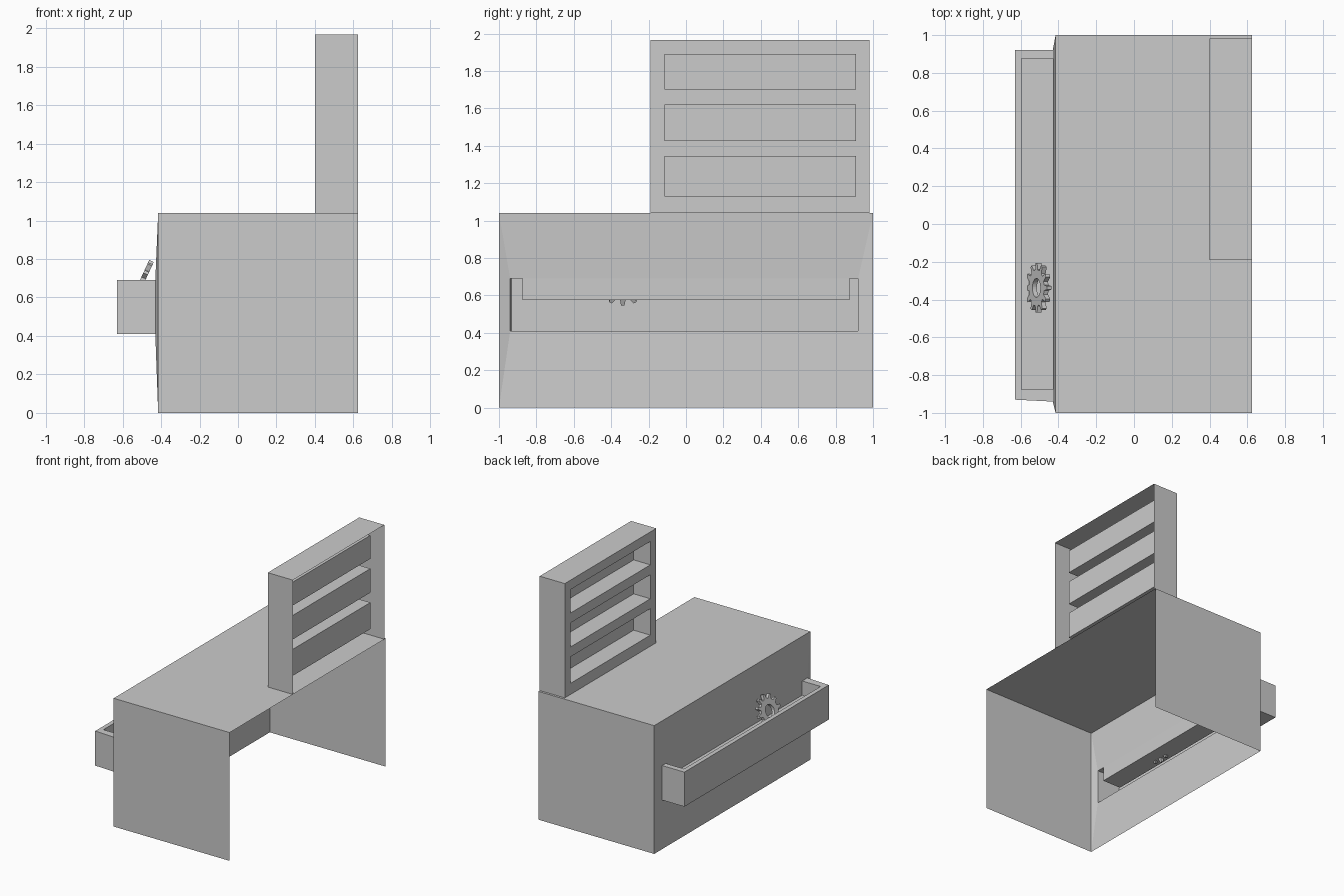
import bpy, bmesh
from math import sin, cos, pi
from mathutils import Vector

if "Cube" in bpy.data.objects:
    bpy.data.objects.remove(bpy.data.objects["Cube"])


def mesh_from_faces(name, faces):
    """Build an object from polygons given as point lists, welding shared corners."""
    bm = bmesh.new()
    for pts in faces:
        bm.faces.new([bm.verts.new(p) for p in pts])
    bmesh.ops.remove_doubles(bm, verts=bm.verts, dist=1e-4)
    bmesh.ops.recalc_face_normals(bm, faces=bm.faces)
    me = bpy.data.meshes.new(name)
    bm.to_mesh(me)
    bm.free()
    ob = bpy.data.objects.new(name, me)
    bpy.context.collection.objects.link(ob)
    return ob


def at_x(x, yz):
    return [Vector((x, y, z)) for y, z in yz]


def strip(a, b, closed=True):
    """Quads joining two matching loops."""
    n = len(a)
    return [(a[i], a[(i + 1) % n], b[(i + 1) % n], b[i])
            for i in range(n if closed else n - 1)]


def rect(y0, y1, z0, z1):
    return [(y0, z0), (y1, z0), (y1, z1), (y0, z1)]


# Counter body: thin shell, open at the +x side and the bottom
XF, XB, H = -0.415, 0.625, 1.04
A, B, C, D = at_x(XF, rect(-1, 1, 0, H))
A2, B2, C2, D2 = at_x(XB, rect(-1, 1, 0, H))
# U-shaped opening where the tray joins the slightly bulged front panel
u_outline = [(-0.94, 0.69), (-0.94, 0.41), (0.92, 0.41), (0.92, 0.69),
             (0.875, 0.69), (0.875, 0.575), (-0.875, 0.575), (-0.875, 0.69)]
u = at_x(-0.43, u_outline)
mesh_from_faces("counter_body", [
    (C, D, D2, C2), (A, D, D2, A2), (B, C, C2, B2),
    (A, B, u[2], u[1]), (B, C, u[3], u[2]), (A, u[1], u[0], D),
    (C, D, u[7], u[4]), (C, u[4], u[3]), (D, u[0], u[7]),
    (u[4], u[5], u[6], u[7])])

# Tray: hollow shell with a raised rim, open toward the counter interior
front = at_x(-0.63, [(-0.93, 0.69), (-0.93, 0.41), (0.92, 0.41), (0.92, 0.69)])
inner = at_x(-0.595, u_outline[4:])
mesh_from_faces("tray", strip(u[:4], front, False) + strip(u[4:], inner, False) + [
    front, inner,
    (u[0], front[0], inner[3], u[7]),
    (front[0], front[3], inner[0], inner[3]),
    (u[3], front[3], inner[0], u[4])])

# Rack: shell open at the back, with three pockets sunk into its -x face
RX, PX = 0.40, 0.55
y0, y1, z0, z1 = -0.19, 0.982, H, 1.967
s0, s1 = -0.115, 0.91
slots = [(1.13, 1.345), (1.425, 1.62), (1.70, 1.89)]
outer = at_x(RX, rect(y0, y1, z0, z1))
faces = strip(outer, at_x(XB, rect(y0, y1, z0, z1)))
faces += [at_x(RX, rect(y0, s0, z0, z1)), at_x(RX, rect(s1, y1, z0, z1))]
levels = [z0] + [z for s in slots for z in s] + [z1]
for lo, hi in zip(levels[::2], levels[1::2]):
    faces.append(at_x(RX, rect(s0, s1, lo, hi)))
for lo, hi in slots:
    mouth, back = at_x(RX, rect(s0, s1, lo, hi)), at_x(PX, rect(s0, s1, lo, hi))
    faces += strip(mouth, back) + [back]
mesh_from_faces("rack", faces)

# Gear: twelve-toothed ring leaning in the tray
centre = Vector((-0.505, -0.338, 0.67))
up, side = Vector((0.42, 0, 0.907)), Vector((0, 1, 0))
normal = up.cross(side)
TEETH, THICK = 12, 0.026


def ring(radii, offset):
    pts = []
    for t in range(TEETH):
        for a, r in zip((-0.30, -0.13, 0.13, 0.30), radii):
            ang = 2 * pi * (t + a) / TEETH
            pts.append(centre + r * (cos(ang) * up + sin(ang) * side) + offset * normal)
    return pts


rim, hole = (0.097, 0.132, 0.132, 0.097), (0.05,) * 4
ro, rh = ring(rim, THICK / 2), ring(hole, THICK / 2)
bo, bh = ring(rim, -THICK / 2), ring(hole, -THICK / 2)
mesh_from_faces("gear", strip(ro, rh) + strip(rh, bh) + strip(bh, bo) + strip(bo, ro))
